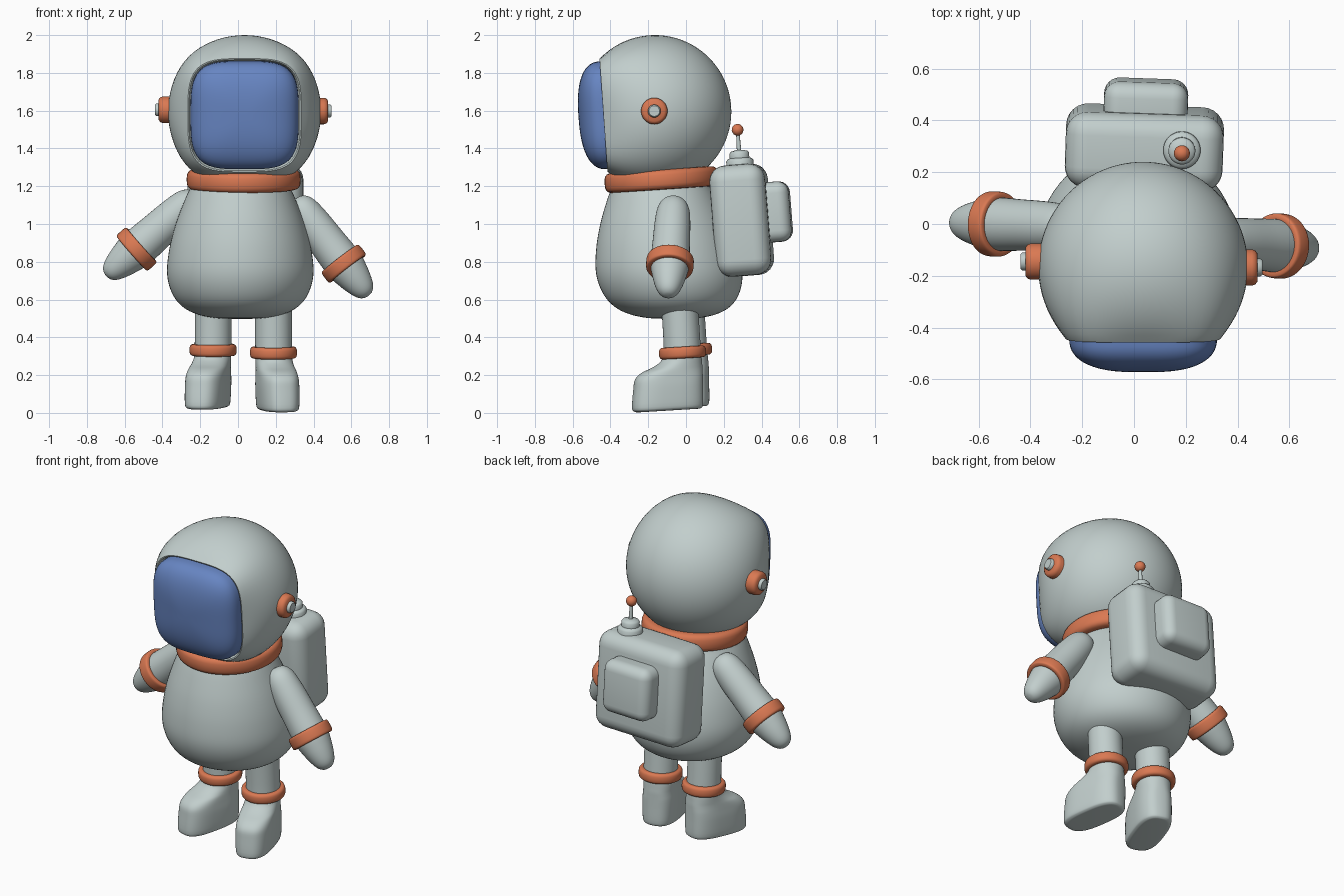
import bpy, bmesh, math
from mathutils import Matrix, Vector

if "Cube" in bpy.data.objects:
    bpy.data.objects.remove(bpy.data.objects["Cube"])

def material(name, rgb):
    m = bpy.data.materials.new(name)
    m.diffuse_color = (*rgb, 1)
    m.use_nodes = True
    m.node_tree.nodes["Principled BSDF"].inputs["Base Color"].default_value = m.diffuse_color
    return m

GREY = material("pale grey suit", (0.54, 0.62, 0.61))
ORANGE = material("orange trim", (0.70, 0.19, 0.085))
BLUE = material("blue visor", (0.135, 0.235, 0.54))
TAU = 2 * math.pi

def place(loc, rx=0, ry=0, rz=0):
    r = math.radians
    return (Matrix.Translation(loc) @ Matrix.Rotation(r(rz), 4, 'Z')
            @ Matrix.Rotation(r(ry), 4, 'Y') @ Matrix.Rotation(r(rx), 4, 'X'))

def along(loc, axis):
    return Matrix.Translation(loc) @ Vector(axis).to_track_quat('Z', 'Y').to_matrix().to_4x4()

def finish(name, bm, mat, mtx):
    bmesh.ops.remove_doubles(bm, verts=bm.verts, dist=1e-5)
    bmesh.ops.recalc_face_normals(bm, faces=bm.faces)
    bm.transform(mtx)
    me = bpy.data.meshes.new(name)
    bm.to_mesh(me)
    bm.free()
    me.materials.append(mat)
    ob = bpy.data.objects.new(name, me)
    bpy.context.collection.objects.link(ob)
    bpy.context.view_layer.objects.active = ob
    bpy.ops.object.select_all(action='DESELECT')
    ob.select_set(True)
    bpy.ops.object.shade_smooth_by_angle(angle=math.radians(45))
    return ob

def loft(name, rings, mat, mtx=Matrix(), caps=False):
    """Skin a list of equally long point rings."""
    bm = bmesh.new()
    vs = [[bm.verts.new(p) for p in ring] for ring in rings]
    n = len(vs[0])
    for a, b in zip(vs, vs[1:]):
        for i in range(n):
            j = (i + 1) % n
            bm.faces.new((a[i], a[j], b[j], b[i]))
    if caps:
        bm.faces.new(vs[0])
        bm.faces.new(vs[-1])
    return finish(name, bm, mat, mtx)

def spline(pts, steps=5):
    """Catmull-Rom curve through tuples of any length."""
    out, p = [], [pts[0], *pts, pts[-1]]
    for a, b, c, d in zip(p, p[1:], p[2:], p[3:]):
        for k in range(steps):
            t = k / steps
            out.append(tuple(0.5 * (2 * y + (z - x) * t + (2 * x - 5 * y + 4 * z - w) * t * t
                       + (3 * y - x - 3 * z + w) * t ** 3) for x, y, z, w in zip(a, b, c, d)))
    return out + [pts[-1]]

def lathe(name, profile, mat, mtx=Matrix(), segs=48, lean=lambda z: 0):
    rings = [[(max(r, 0) * math.cos(TAU * i / segs), max(r, 0) * math.sin(TAU * i / segs) + lean(z), z)
              for i in range(segs)] for r, z in profile]
    return loft(name, rings, mat, mtx)

def power(v, e):
    return math.copysign(abs(v) ** e, v)

def squircle(a, n):
    """Point of a unit superellipse."""
    return power(math.cos(a), 2 / n), power(math.sin(a), 2 / n)

def band(name, radius, thick, half_height, mtx, n=3.2):
    pts = [squircle(TAU * k / 20, n) for k in range(21)]
    return lathe(name, [(radius + thick * u, half_height * v) for u, v in pts], ORANGE, mtx)

def rounded_box(name, size, bevel, mtx):
    bm = bmesh.new()
    bmesh.ops.create_cube(bm, size=1, matrix=Matrix.Diagonal((*size, 1)))
    bmesh.ops.bevel(bm, geom=bm.edges[:], offset=bevel, segments=6, profile=0.5, affect='EDGES')
    return finish(name, bm, GREY, mtx)

# helmet: round at the back, blending into a rounded-square opening at the front
R, OPEN, SEG = 0.405, 0.305, 72
head = place((0.035, -0.165, 1.595), rx=4)
end = math.pi - math.asin(OPEN / R)
angles = [TAU * i / SEG for i in range(SEG)]

def outline(a):
    # polar superellipse, evenly spread by angle
    k = (abs(math.cos(a)) ** 3.7 + abs(math.sin(a)) ** 3.7) ** (-1 / 3.7)
    return k * math.cos(a), k * math.sin(a)

rings = []
for s in range(31):
    t = s / 30
    r, y, w = R * math.sin(end * t), R * math.cos(end * t), t ** 5
    rings.append([(r * ((1 - w) * math.cos(a) + w * outline(a)[0]), y,
                   r * ((1 - w) * math.sin(a) + w * outline(a)[1])) for a in angles])
y0 = R * math.cos(end)
for k, dy in ((0.985, -0.006), (0.965, -0.004), (0.945, 0.012), (0.93, 0.04), (0.92, 0.09)):
    rings.append([(OPEN * k * outline(a)[0], y0 + dy, OPEN * k * outline(a)[1]) for a in angles])
loft("helmet", rings, GREY, head)

# visor: pillow-shaped pane filling the opening
rings = []
for s in range(19):
    rho = math.sin(math.pi / 2 * s / 18)
    y = -0.27 - 0.135 * max(0, 1 - rho ** 2.5) ** (1 / 2.5)
    rings.append([(0.286 * rho * outline(a)[0], y, 0.286 * rho * outline(a)[1]) for a in angles])
rings.append([(x, -0.19, z) for x, y, z in rings[-1]])
loft("visor", rings, BLUE, head, caps=False)

# ear pieces
for side, sx, ex, ey, ez in (("right", 1, 0.425, -0.168, 1.598), ("left", -1, -0.368, -0.145, 1.605)):
    m = along((ex, ey, ez), (sx, 0, 0))
    lathe(side + "_ear_disc", [(0, -0.03), (0.07, -0.03), (0.07, 0.03), (0.066, 0.043),
                               (0.054, 0.052), (0.0, 0.052)], ORANGE, m)
    lathe(side + "_ear_knob", [(0, 0.04), (0.034, 0.04), (0.034, 0.064), (0.028, 0.071), (0, 0.071)], GREY, m)

# neck collar
band("collar", 0.252, 0.05, 0.053, place((0.03, -0.13, 1.235), rx=4), n=3)

# torso, leaning slightly forward
lathe("torso", spline([(0, 0.497), (0.14, 0.503), (0.25, 0.53), (0.325, 0.58), (0.37, 0.655), (0.388, 0.75),
                       (0.375, 0.87), (0.345, 0.99), (0.305, 1.1), (0.265, 1.19), (0.22, 1.26), (0, 1.27)]),
      GREY, Matrix.Translation((0.012, 0, 0)), 64, lambda z: -0.085 - 0.09 * (z - 0.7))

# arms with cuffs, each set out along its own axis from the cuff centre
ARM = spline([(0, -0.43), (0.05, -0.418), (0.082, -0.37), (0.094, -0.28), (0.099, -0.14), (0.103, 0),
              (0.09, 0.08), (0.07, 0.15), (0.05, 0.19), (0.026, 0.21), (0, 0.215)])
for side, loc, axis in (("left", (-0.537, 0.0, 0.867), (-0.75, 0.03, -0.66)),
                        ("right", (0.56, -0.085, 0.79), (0.61, -0.05, -0.79))):
    m = along(loc, axis)
    lathe(side + "_arm", ARM, GREY, m, 40)
    band(side + "_cuff", 0.108, 0.018, 0.036, m, n=4)

# legs with boots: stacked sections of (height, front, back, half width)
SECTIONS = spline([(0.0, -0.25, 0.065, 0.07), (0.004, -0.275, 0.08, 0.088), (0.025, -0.288, 0.09, 0.1),
                   (0.12, -0.275, 0.095, 0.104), (0.175, -0.262, 0.098, 0.102), (0.208, -0.225, 0.1, 0.1),
                   (0.235, -0.16, 0.1, 0.098), (0.27, -0.112, 0.1, 0.097), (0.33, -0.098, 0.098, 0.097),
                   (0.6, -0.097, 0.097, 0.097)], 4)
for side, loc, yaw in (("left", (-0.132, 0.032, 0.032), -17), ("right", (0.188, 0.0, 0.018), 13)):
    m = place(loc, rx=3.5) @ Matrix.Rotation(math.radians(yaw), 4, 'Z')
    rings = []
    for z, f, b, w in SECTIONS:
        n = 2 + max(0, min(1, (0.27 - z) / 0.1)) * 0.8
        rings.append([(w * squircle(TAU * i / 48, n)[0],
                       (f + b) / 2 + (b - f) / 2 * squircle(TAU * i / 48, n)[1], z) for i in range(48)])
    loft(side + "_leg_and_boot", rings, GREY, m, caps=True)
    band(side + "_ankle_band", 0.101, 0.024, 0.031, m @ Matrix.Translation((0, 0, 0.302)), n=2.8)

# backpack with rear pocket
pack = place((0.04, 0.295, 1.02), rx=4.5, rz=-2)
rounded_box("backpack", (0.61, 0.295, 0.59), 0.085, pack)
rounded_box("backpack_pocket", (0.325, 0.2, 0.32), 0.06, pack @ Matrix.Translation((0, 0.163, 0.03)))

# antenna on top of the pack
ant = place((0.185, 0.287, 1.3), rx=4)
lathe("antenna_base", [(0, 0), (0.072, 0), (0.072, 0.035), (0.064, 0.045), (0.052, 0.05),
                       (0.052, 0.075), (0.044, 0.085), (0.018, 0.092), (0, 0.092)], GREY, ant)
lathe("antenna_rod", [(0, 0.08), (0.012, 0.08), (0.009, 0.19), (0, 0.19)], GREY, ant, 16)
lathe("antenna_ball", [(0.031 * math.sin(math.pi * k / 16), 0.199 - 0.031 * math.cos(math.pi * k / 16))
                       for k in range(17)], ORANGE, ant, 24)
